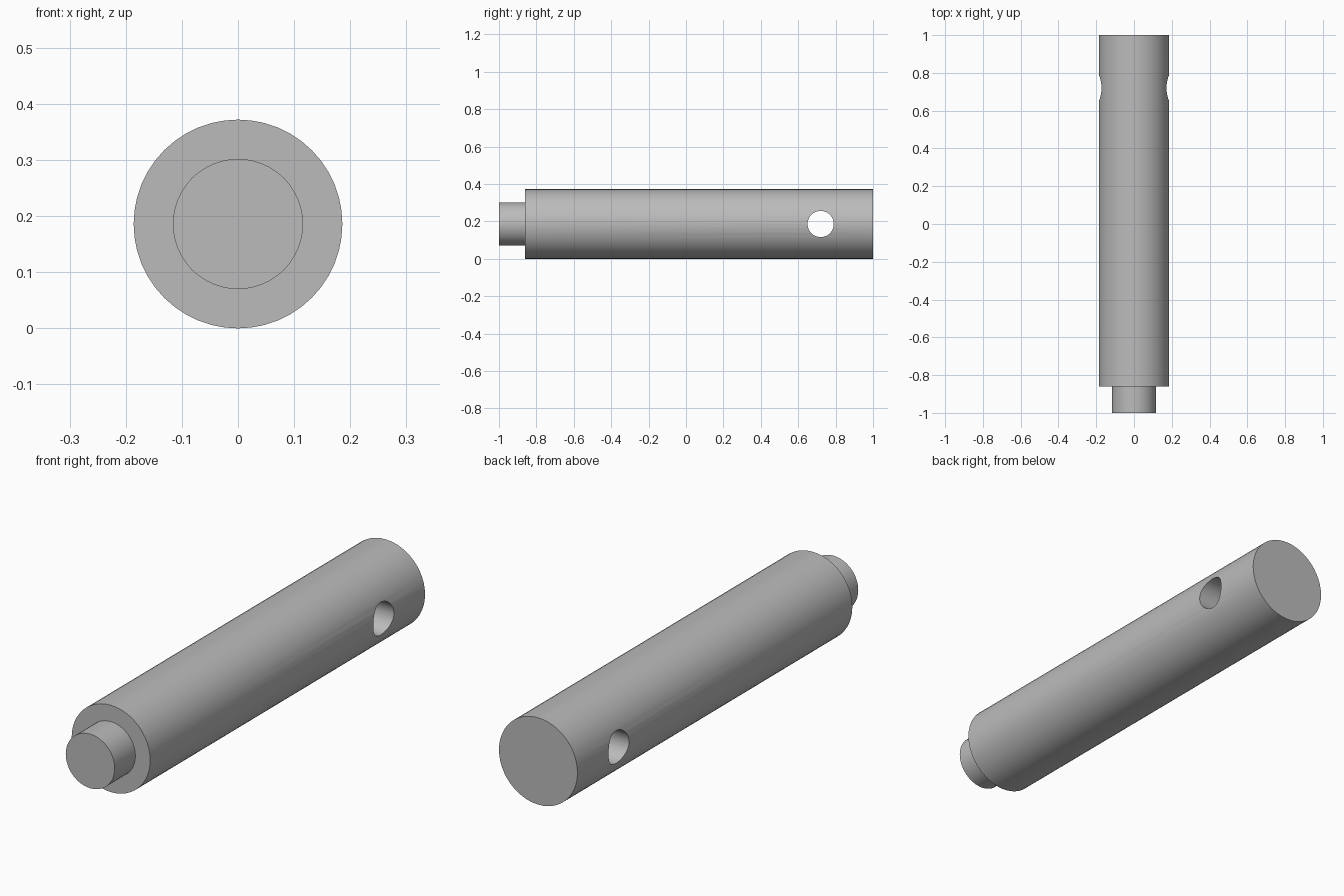
import bpy
import bmesh
import math
from mathutils import Matrix

if "Cube" in bpy.data.objects:
    bpy.data.objects.remove(bpy.data.objects["Cube"], do_unlink=True)

SIDES = 48
BODY_R = 0.186
PIN_R = 0.116
HOLE_R = 0.07
HOLE_Y = 0.72

# Plain grey metal
grey = bpy.data.materials.new("grey metal")
grey.use_nodes = True
colour = (0.5, 0.5, 0.5, 1)
grey.diffuse_color = colour
grey.node_tree.nodes["Principled BSDF"].inputs["Base Color"].default_value = colour


def turned(name, profile, matrix):
    """Solid of revolution about local z from (radius, height) pairs."""
    bm = bmesh.new()
    rings = []
    for r, h in profile:
        angles = [2 * math.pi * i / SIDES for i in range(SIDES)]
        rings.append([bm.verts.new((r * math.cos(a), r * math.sin(a), h)) for a in angles])
    for low, high in zip(rings, rings[1:]):
        for i in range(SIDES):
            j = (i + 1) % SIDES
            bm.faces.new((low[i], low[j], high[j], high[i]))
    bm.faces.new(rings[0][::-1])
    bm.faces.new(rings[-1])
    bm.transform(matrix)
    mesh = bpy.data.meshes.new(name)
    bm.to_mesh(mesh)
    bm.free()
    mesh.materials.append(grey)
    obj = bpy.data.objects.new(name, mesh)
    bpy.context.collection.objects.link(obj)
    return obj


# Shaft with a stepped pin at the front end
shaft = turned(
    "stepped_shaft",
    [(PIN_R, -1), (PIN_R, -0.86), (BODY_R, -0.86), (BODY_R, 1)],
    Matrix.Translation((0, 0, BODY_R)) @ Matrix.Rotation(-math.pi / 2, 4, "X"),
)

# Cross hole drilled from side to side near the back end
drill = turned(
    "cross_hole_cutter",
    [(HOLE_R, -0.3), (HOLE_R, 0.3)],
    Matrix.Translation((0, HOLE_Y, BODY_R)) @ Matrix.Rotation(math.pi / 2, 4, "Y"),
)
cut = shaft.modifiers.new("cross hole", "BOOLEAN")
cut.operation = "DIFFERENCE"
cut.solver = "EXACT"
cut.object = drill

bpy.ops.object.select_all(action="DESELECT")
shaft.select_set(True)
bpy.context.view_layer.objects.active = shaft
bpy.ops.object.modifier_apply(modifier=cut.name)
bpy.data.objects.remove(drill, do_unlink=True)

# Smooth round walls, crisp rims
bpy.ops.object.shade_smooth_by_angle(angle=math.radians(30))
